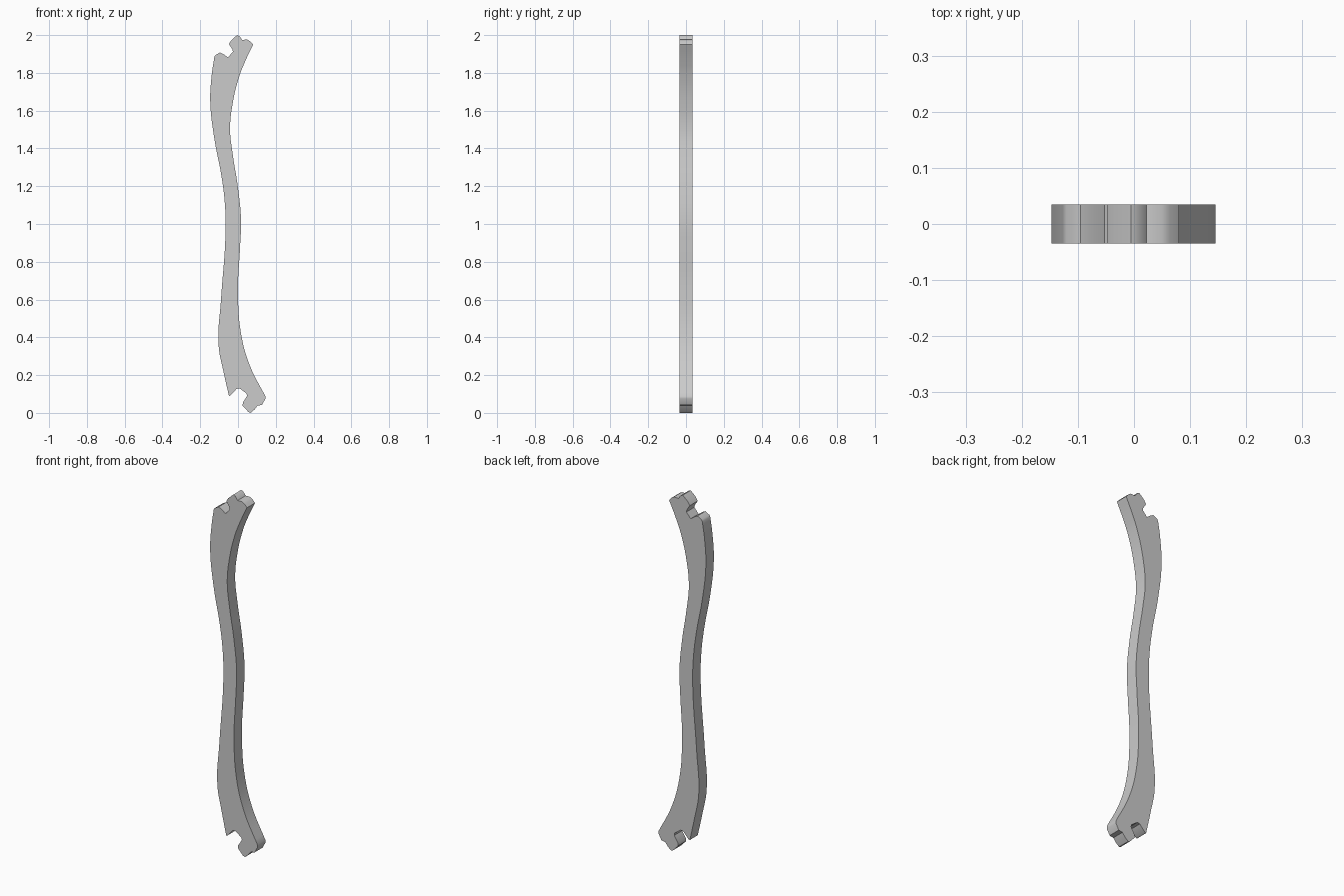
import bpy
import bmesh
import math

cube = bpy.data.objects.get("Cube")
if cube:
    bpy.data.objects.remove(cube, do_unlink=True)

HALF_THICKNESS = 0.035

# Outline sections as (x, z), running clockwise from the lower left corner
left_edge = [(-0.048, 0.09), (-0.075, 0.21), (-0.103, 0.36), (-0.09, 0.6), (-0.066, 0.95),
             (-0.069, 1.1), (-0.087, 1.25), (-0.125, 1.45), (-0.147, 1.65),
             (-0.139, 1.79), (-0.125, 1.885)]
top_joint = [(-0.12, 1.894), (-0.095, 1.908), (-0.078, 1.9), (-0.053, 1.882),
             (-0.027, 1.912), (-0.03, 1.925), (-0.048, 1.953), (-0.035, 1.973),
             (-0.005, 2.0), (0.008, 1.995), (0.022, 1.975), (0.05, 1.976), (0.064, 1.967)]
right_edge = [(0.08, 1.95), (0.042, 1.87), (0.008, 1.785), (-0.028, 1.64), (-0.042, 1.5),
              (-0.028, 1.37), (0.0, 1.19), (0.016, 1.02), (0.011, 0.88), (0.0, 0.65),
              (0.016, 0.42), (0.063, 0.25), (0.145, 0.088)]
bottom_joint = [(0.145, 0.075), (0.127, 0.042), (0.103, 0.038), (0.088, 0.018),
                (0.067, 0.0), (0.055, 0.005), (0.024, 0.038), (0.026, 0.055),
                (0.048, 0.09), (0.045, 0.103), (0.008, 0.13), (-0.008, 0.127), (-0.04, 0.092)]


def add_points(section, smooth):
    """Describe each point with its handle type; only inner side points are curved."""
    last = len(section) - 1
    return [(p, "AUTO" if smooth and 0 < i < last else "VECTOR")
            for i, p in enumerate(section)]


outline = (add_points(left_edge, True) + add_points(top_joint, False)
           + add_points(right_edge, True) + add_points(bottom_joint, False))

# Closed, filled curve extruded to the bar's thickness
curve = bpy.data.curves.new("curved_bar", "CURVE")
curve.dimensions = "2D"
curve.fill_mode = "BOTH"
curve.extrude = HALF_THICKNESS
curve.resolution_u = 6
spline = curve.splines.new("BEZIER")
spline.bezier_points.add(len(outline) - 1)
spline.use_cyclic_u = True
for point, ((x, z), handle) in zip(spline.bezier_points, outline):
    point.co = (x, z, 0)
    point.handle_left_type = point.handle_right_type = handle

bar = bpy.data.objects.new("curved_bar", curve)
bpy.context.collection.objects.link(bar)
bar.rotation_euler.x = math.pi / 2

# Turn into a welded mesh standing upright
bpy.ops.object.select_all(action="DESELECT")
bpy.context.view_layer.objects.active = bar
bar.select_set(True)
bpy.ops.object.convert(target="MESH")
bar = bpy.context.object
bpy.ops.object.transform_apply(location=False, rotation=True, scale=False)
bm = bmesh.new()
bm.from_mesh(bar.data)
bmesh.ops.remove_doubles(bm, verts=bm.verts, dist=0.0002)
bmesh.ops.recalc_face_normals(bm, faces=bm.faces)
bm.to_mesh(bar.data)
bm.free()

# Plain grey finish
grey = bpy.data.materials.new("plain_grey")
grey.use_nodes = True
grey.diffuse_color = (0.6, 0.6, 0.6, 1)
grey.node_tree.nodes["Principled BSDF"].inputs["Base Color"].default_value = (0.6, 0.6, 0.6, 1)
bar.data.materials.clear()
bar.data.materials.append(grey)
bpy.ops.object.shade_smooth_by_angle(angle=math.radians(35))
